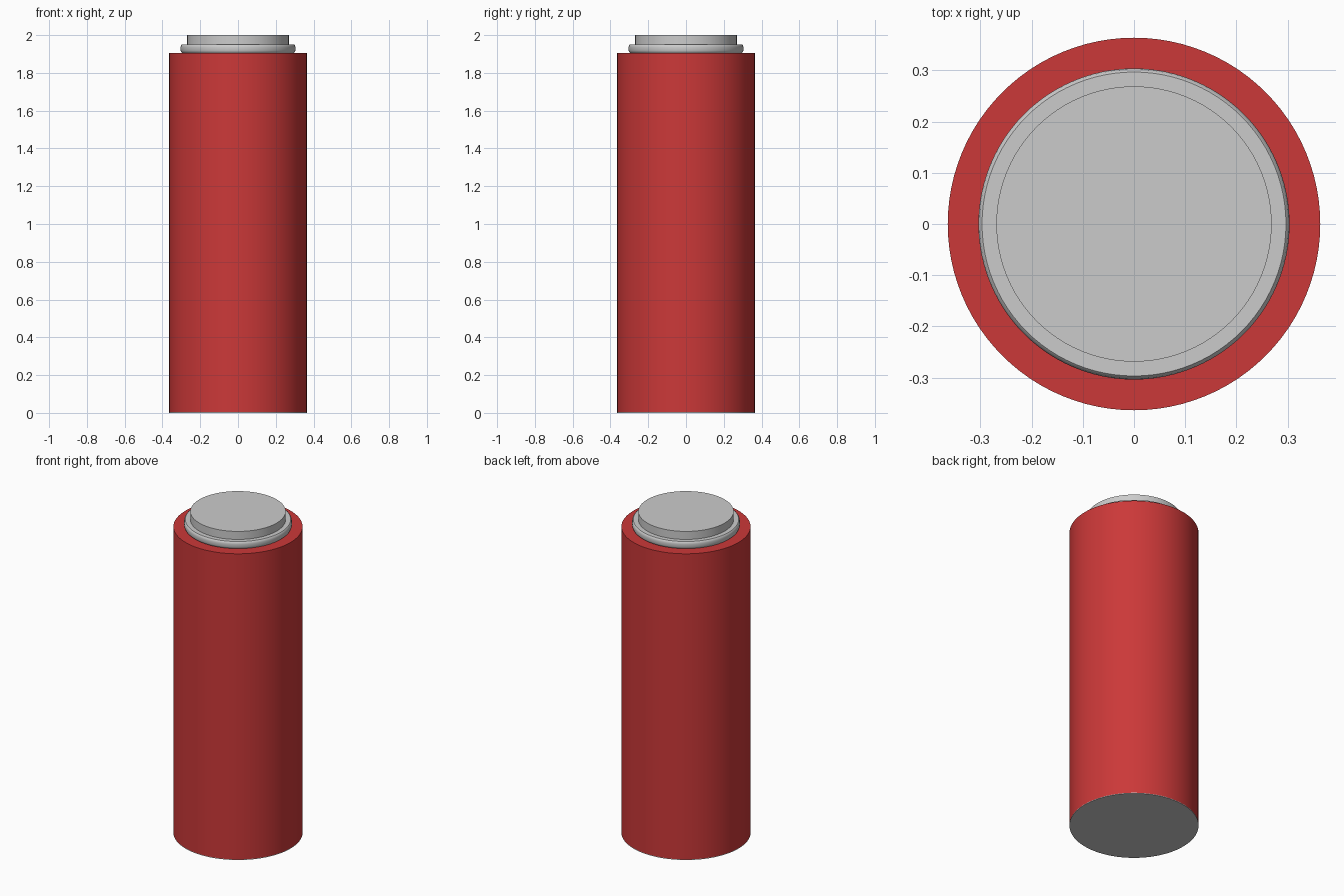
import bpy, bmesh, math

if "Cube" in bpy.data.objects:
    bpy.data.objects.remove(bpy.data.objects["Cube"])

SEGMENTS = 96


def lathe(name, profile, color=None):
    """Revolve (radius, z) points about z; radius 0 makes a closed end."""
    bm = bmesh.new()
    verts = [bm.verts.new((r, 0, z)) for r, z in profile]
    edges = [bm.edges.new(pair) for pair in zip(verts, verts[1:])]
    bmesh.ops.spin(bm, geom=verts + edges, cent=(0, 0, 0), axis=(0, 0, 1),
                   angle=math.tau, steps=SEGMENTS, use_duplicate=False)
    bmesh.ops.remove_doubles(bm, verts=bm.verts, dist=1e-5)
    bmesh.ops.recalc_face_normals(bm, faces=bm.faces)
    mesh = bpy.data.meshes.new(name)
    bm.to_mesh(mesh)
    bm.free()
    obj = bpy.data.objects.new(name, mesh)
    bpy.context.collection.objects.link(obj)
    if color:
        mat = bpy.data.materials.new(name + "_paint")
        mat.diffuse_color = color
        mat.use_nodes = True
        mat.node_tree.nodes["Principled BSDF"].inputs["Base Color"].default_value = mat.diffuse_color
        mesh.materials.append(mat)
    bpy.ops.object.select_all(action='DESELECT')
    obj.select_set(True)
    bpy.context.view_layer.objects.active = obj
    bpy.ops.object.shade_smooth_by_angle(angle=math.radians(35))
    return obj


R = 0.364       # body radius
TOP = 1.905     # top of the red sleeve

# Grey bottom plate
lathe("base_plate", [(0, 0), (R, 0), (R, 0.004), (0, 0.004)])

# Red sleeve with a flat rim
lathe("body_sleeve", [(R, 0.004), (R, TOP), (0.295, TOP)], (0.6, 0.04, 0.04, 1))

# Grey rounded collar stepping up to the raised end cap
lathe("collar_and_cap", [
    (0.295, TOP), (0.301, 1.91), (0.304, 1.918), (0.304, 1.936),
    (0.302, 1.945), (0.297, 1.95), (0.269, 1.95), (0.269, 2.0), (0, 2.0)])
